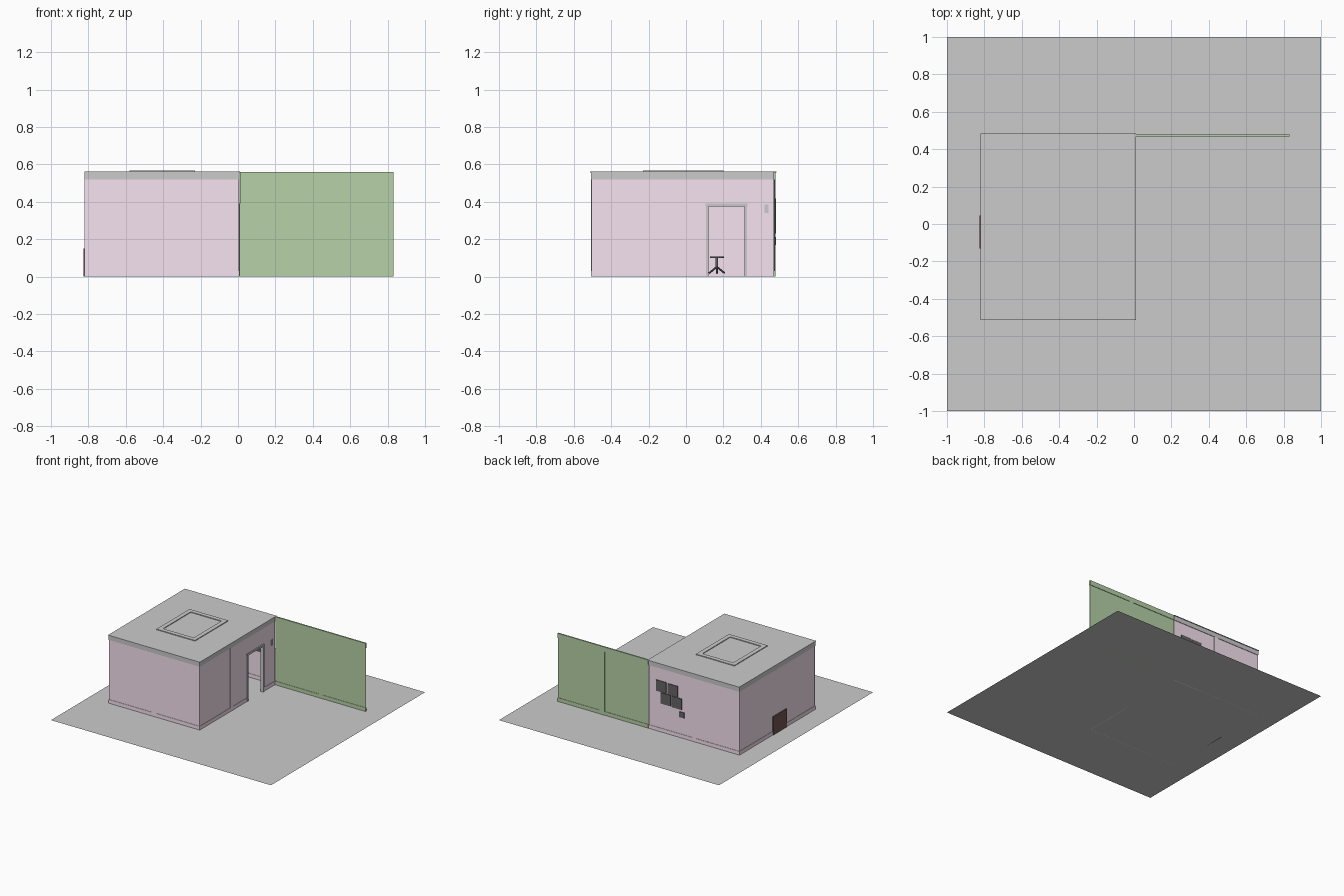
import bpy, bmesh, math
from mathutils import Vector

if "Cube" in bpy.data.objects:
    bpy.data.objects.remove(bpy.data.objects["Cube"])


def material(name, rgb):
    m = bpy.data.materials.new(name)
    m.diffuse_color = (*rgb, 1)
    m.use_nodes = True
    m.node_tree.nodes["Principled BSDF"].inputs["Base Color"].default_value = m.diffuse_color
    return m


PINK = material("pink_paint", (0.93, 0.77, 0.88))
GREEN = material("green_paint", (0.47, 0.64, 0.39))
DARK = material("dark_print", (0.13, 0.13, 0.13))
BROWN = material("dark_brown", (0.16, 0.09, 0.08))


def finish(name, bm, mat=None):
    me = bpy.data.meshes.new(name)
    bm.to_mesh(me)
    bm.free()
    ob = bpy.data.objects.new(name, me)
    bpy.context.collection.objects.link(ob)
    if mat:
        me.materials.append(mat)
    return ob


def box(name, x, y, z, mat=None):
    bm = bmesh.new()
    bmesh.ops.create_cube(bm, size=1)
    for v in bm.verts:
        v.co = Vector(r[0] if c < 0 else r[1] for r, c in zip((x, y, z), v.co))
    return finish(name, bm, mat)


def cylinder(name, a, b, r, sides=12, mat=None):
    a, b = Vector(a), Vector(b)
    bm = bmesh.new()
    bmesh.ops.create_cone(bm, cap_ends=True, segments=sides, radius1=r, radius2=r, depth=(b - a).length)
    bm.transform((b - a).to_track_quat('Z', 'Y').to_matrix().to_4x4())
    bmesh.ops.translate(bm, verts=bm.verts, vec=(a + b) / 2)
    return finish(name, bm, mat)


def wall_x(name, x0, x1, y, strip, mat, crown_mat=None):
    """Wall running along x with baseboard, crown and a centre strip."""
    box(name, (x0, x1), (y - .002, y + .002), (0, .555), mat)
    box(name + "_baseboard", (x0, x1), (y - .005, y + .005), (0, .03), mat)
    box(name + "_crown", (x0, x1), (y - .006, y + .006), (.52, .56), crown_mat)
    if strip:
        box(name + "_strip", (strip - .02, strip + .02), (y - .006, y + .006), (0, .52), mat)


def wall_y(name, y0, y1, x, z0=0, base=True, crown=True):
    """Wall running along y."""
    box(name, (x - .002, x + .002), (y0, y1), (z0, .555), PINK)
    if base:
        box(name + "_baseboard", (x - .005, x + .005), (y0, y1), (0, .03), PINK)
    if crown:
        box(name + "_crown", (x - .006, x + .006), (y0, y1), (.52, .56))


# Ground plane
bm = bmesh.new()
bmesh.ops.create_grid(bm, x_segments=1, y_segments=1, size=1)
finish("ground", bm)

# Front, back and garden walls
wall_x("front_wall", -.82, .005, -.503, -.41, PINK)
wall_x("back_wall", -.82, .005, .473, -.41, PINK)
wall_x("green_wall", .01, .832, .473, .425, GREEN, GREEN)

# Left wall with fireplace opening
wall_y("left_wall", -.503, .473, -.816)
box("fireplace_opening", (-.825, -.808), (-.13, .045), (0, .15), BROWN)
for y in (-.15, .045):
    box("fireplace_side", (-.814, -.795), (y, y + .02), (0, .17))
box("mantel", (-.814, -.785), (-.16, .075), (.17, .185))

# Right wall split around the door
wall_y("right_wall_front", -.503, .115, .003)
wall_y("right_wall_back", .32, .473, .003)
wall_y("right_wall_above_door", .115, .32, .003, .383, base=False)
box("right_wall_strip", (-.003, .009), (-.11, -.07), (0, .52), PINK)

# Door frame
for y in (.108, .312):
    box("door_jamb", (-.012, .012), (y, y + .013), (0, .378))
box("door_head", (-.012, .012), (.105, .328), (.375, .39))
box("wall_switch", (.005, .012), (.42, .44), (.34, .385))

# Flat roof and its raised square skylight frame
box("roof", (-.822, .012), (-.514, .484), (.557, .561))
X0, X1, Y0, Y1, W = -.58, -.23, -.23, .2, .035
for x in (X0, X1 - W):
    box("skylight_frame_side", (x, x + W), (Y0, Y1), (.55, .567))
for y in (Y0, Y1 - W):
    box("skylight_frame_end", (X0 + W, X1 - W), (y, y + W), (.55, .567))

# Pictures on the back wall
for x, z, s in ((-.11, .373, .09), (-.213, .37, .09), (-.15, .279, .09),
                (-.25, .276, .09), (-.295, .19, .045)):
    box("picture", (x - s / 2, x + s / 2), (.463, .481), (z - s / 2, z + s / 2), DARK)

# Pedestal table inside the room
tx, ty = -.4, .165
cylinder("table_top", (tx, ty, .098), (tx, ty, .108), .037, 24, DARK)
cylinder("table_stem", (tx, ty, .045), (tx, ty, .1), .006, 12, DARK)
for i in range(4):
    a = i * math.pi / 2
    cylinder("table_leg", (tx, ty, .052),
             (tx + .042 * math.cos(a), ty + .042 * math.sin(a), .018), .005, 8, DARK)
